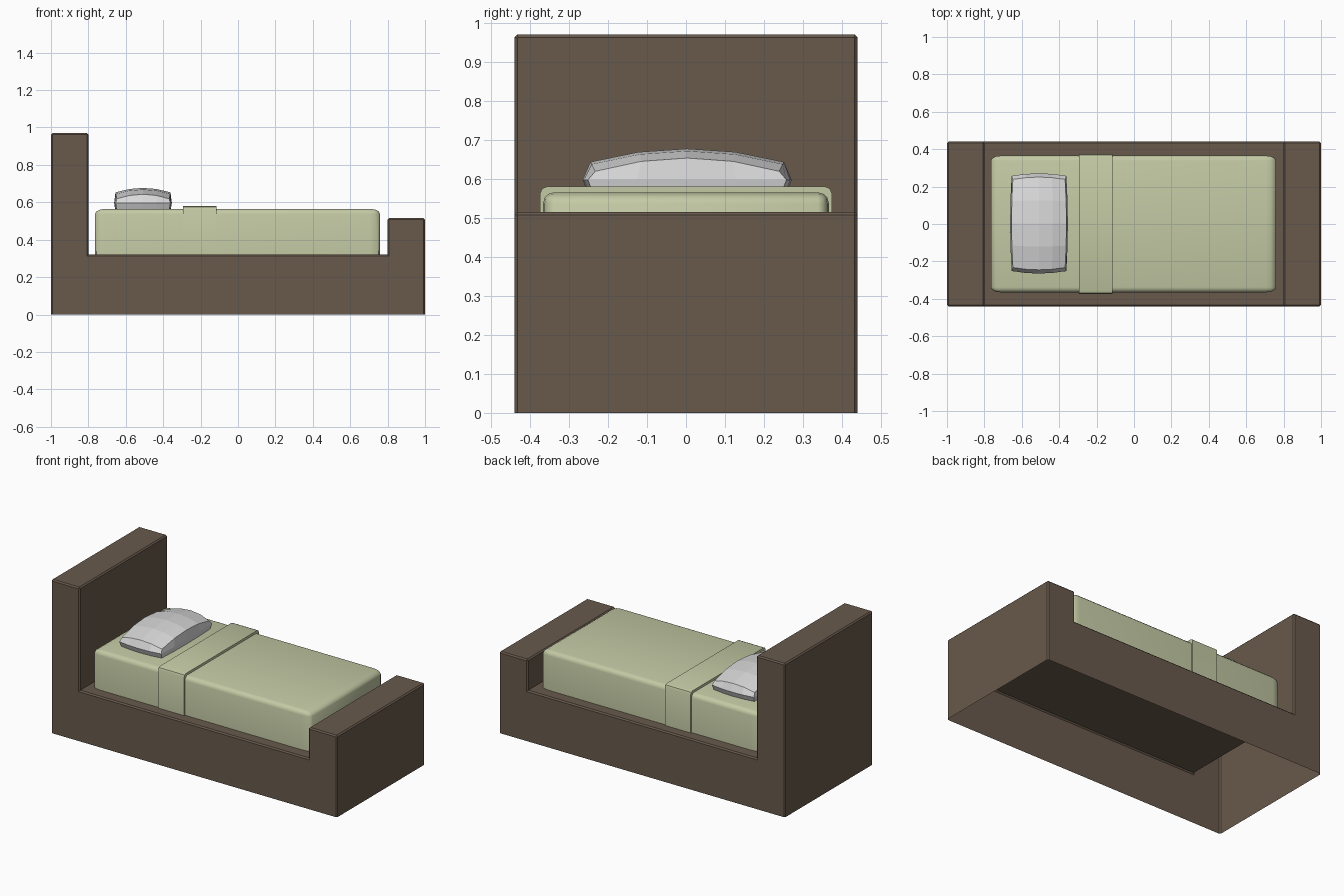
import bpy, bmesh, math
from mathutils import Vector

if "Cube" in bpy.data.objects:
    bpy.data.objects.remove(bpy.data.objects["Cube"])


def material(name, colour):
    m = bpy.data.materials.new(name)
    m.diffuse_color = (*colour, 1)
    m.use_nodes = True
    m.node_tree.nodes["Principled BSDF"].inputs["Base Color"].default_value = m.diffuse_color
    return m


wood = material("brown_wood", (0.138, 0.101, 0.072))
green = material("pale_green_fabric", (0.55, 0.59, 0.375))
white = material("pillow_white", (0.69, 0.69, 0.69))


def finish(bm, name, mat, smooth=None):
    bmesh.ops.recalc_face_normals(bm, faces=bm.faces)
    # open shells: make sure the upward faces point up
    top = max(bm.faces, key=lambda f: f.calc_center_median().z)
    if top.normal.z < 0:
        bmesh.ops.reverse_faces(bm, faces=bm.faces)
    me = bpy.data.meshes.new(name)
    bm.to_mesh(me)
    bm.free()
    me.materials.append(mat)
    ob = bpy.data.objects.new(name, me)
    bpy.context.collection.objects.link(ob)
    if smooth:
        bpy.ops.object.select_all(action='DESELECT')
        bpy.context.view_layer.objects.active = ob
        ob.select_set(True)
        bpy.ops.object.shade_smooth_by_angle(angle=math.radians(smooth))
    return ob


def soft_box(name, lo, hi, mat, radius, stretch=1, segments=3, corners=True):
    """Open-bottomed box with rounded top and corners, radius stretched in x."""
    bm = bmesh.new()
    bmesh.ops.create_cube(bm, size=1)
    lo, hi = Vector(lo), Vector(hi)
    size, mid = hi - lo, (hi + lo) / 2
    bmesh.ops.scale(bm, vec=(size.x / stretch, size.y, size.z), verts=bm.verts)
    bottom = [f for f in bm.faces if f.normal.z < -0.9]
    bmesh.ops.delete(bm, geom=bottom, context='FACES_ONLY')
    edges = []
    for e in bm.edges:
        d = e.verts[0].co - e.verts[1].co
        along_x = abs(d.x) > 1e-4
        if not e.is_boundary and (corners or along_x):
            edges.append(e)
    bmesh.ops.bevel(bm, geom=edges, offset=radius, segments=segments,
                    profile=0.5, affect='EDGES')
    bmesh.ops.scale(bm, vec=(stretch, 1, 1), verts=bm.verts)
    bmesh.ops.translate(bm, vec=mid, verts=bm.verts)
    return finish(bm, name, mat, 35)


# Bed frame: U profile with high headboard, hollow underneath
profile = [(-1, 0), (-1, .97), (-.8, .97), (-.8, .32),
           (.8, .32), (.8, .515), (1, .515), (1, 0)]
bm = bmesh.new()
face = bm.faces.new([bm.verts.new((x, -.44, z)) for x, z in profile])
ext = bmesh.ops.extrude_face_region(bm, geom=[face], use_keep_orig=True)
bmesh.ops.translate(bm, vec=(0, .88, 0),
                    verts=[v for v in ext["geom"] if isinstance(v, bmesh.types.BMVert)])
bmesh.ops.recalc_face_normals(bm, faces=bm.faces)
bottom = [f for f in bm.faces if all(v.co.z < 1e-4 for v in f.verts)]
bmesh.ops.delete(bm, geom=bottom, context='FACES')
sharp = [e for e in bm.edges if e.is_manifold and e.is_convex]
bmesh.ops.bevel(bm, geom=sharp, offset=.008, segments=1, affect='EDGES')
finish(bm, "bed_frame", wood)

# Mattress with rounded top and corners
soft_box("mattress", (-.765, -.366, .32), (.76, .366, .565), green, .028, 2)

# Folded blanket band across the mattress
soft_box("blanket_fold", (-.295, -.374, .32), (-.115, .374, .58), green, .018,
         segments=2, corners=False)

# Pillow: faceted dome with a bulging rim
bm = bmesh.new()
bmesh.ops.create_grid(bm, x_segments=4, y_segments=4, size=1)
rim = [e for e in bm.edges if e.is_boundary]
for v in bm.verts:
    u, w = v.co.x, v.co.y
    v.co = Vector((.147 * u * (1 - .05 * w * w), .248 * w * (1 - .05 * u * u),
                   .677 - .024 * u * u - .034 * w * w))
for scale_x, scale_y, z in ((1.05, 1.08, .597), (1.01, 1.02, .56)):
    new = bmesh.ops.extrude_edge_only(bm, edges=rim)["geom"]
    verts = [g for g in new if isinstance(g, bmesh.types.BMVert)]
    rim = [g for g in new if isinstance(g, bmesh.types.BMEdge)
           and g.is_boundary]
    k = (1, 1) if z > .58 else (1.05, 1.08)
    for v in verts:
        v.co = Vector((v.co.x * scale_x / k[0], v.co.y * scale_y / k[1], z))
bmesh.ops.translate(bm, vec=(-.508, .003, 0), verts=bm.verts)
finish(bm, "pillow", white)
